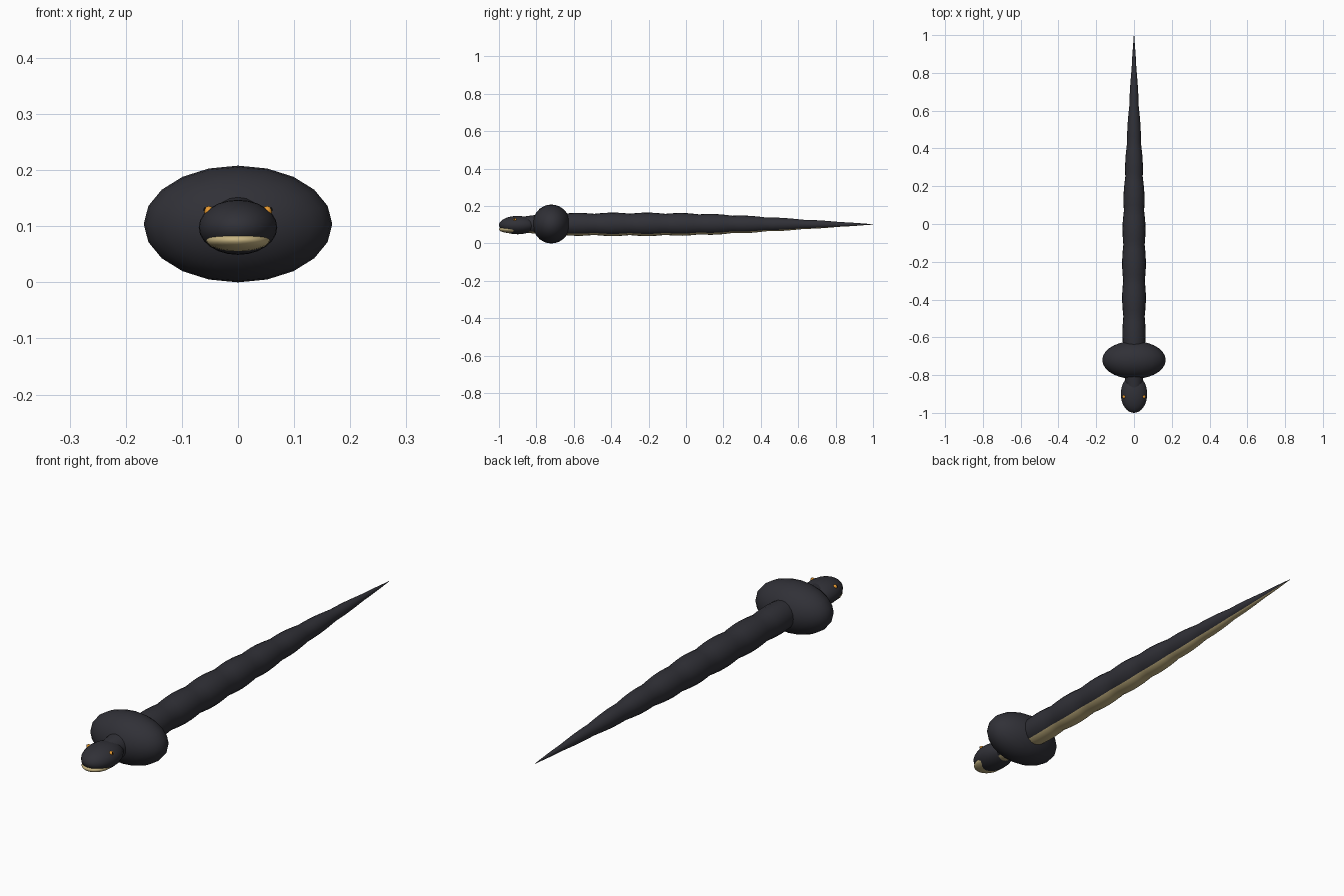
import bpy, bmesh, math
from mathutils import Matrix, Vector

cube = bpy.data.objects.get("Cube")
if cube:
    bpy.data.objects.remove(cube, do_unlink=True)


def material(name, rgb):
    mat = bpy.data.materials.new(name)
    mat.use_nodes = True
    mat.diffuse_color = (*rgb, 1)
    mat.node_tree.nodes["Principled BSDF"].inputs["Base Color"].default_value = (*rgb, 1)
    return mat


DARK = material("charcoal scales", (0.03, 0.03, 0.038))
CREAM = material("cream belly", (0.56, 0.45, 0.22))
AMBER = material("amber eye", (0.8, 0.32, 0.03))
BLACK = material("black pupil", (0.006, 0.006, 0.006))


def finish(name, bm, mats, angle=50):
    bmesh.ops.recalc_face_normals(bm, faces=bm.faces)
    mesh = bpy.data.meshes.new(name)
    bm.to_mesh(mesh)
    bm.free()
    for mat in mats:
        mesh.materials.append(mat)
    obj = bpy.data.objects.new(name, mesh)
    bpy.context.collection.objects.link(obj)
    bpy.ops.object.select_all(action="DESELECT")
    obj.select_set(True)
    bpy.context.view_layer.objects.active = obj
    bpy.ops.object.shade_smooth_by_angle(angle=math.radians(angle))
    return obj


def ellipsoid(name, centre, radii, mat, segments=20, rings=14):
    # Poles point along the length of the body
    bm = bmesh.new()
    bmesh.ops.create_uvsphere(bm, u_segments=segments, v_segments=rings, radius=1)
    place = (Matrix.Translation(centre) @ Matrix.Diagonal((*radii, 1))
             @ Matrix.Rotation(math.pi / 2, 4, "X"))
    bmesh.ops.transform(bm, matrix=place, verts=bm.verts)
    return finish(name, bm, [mat])


# Body: rings along a tapering, scalloped outline from the neck to the tail tip
SIDES, STEPS, HEIGHT = 20, 6, 0.102
JOINTS = [(-0.87, 0.044), (-0.68, 0.058), (-0.49, 0.06), (-0.3, 0.061),
          (-0.11, 0.06), (0.07, 0.057), (0.25, 0.049), (0.43, 0.039),
          (0.63, 0.026), (0.83, 0.013), (1.0, 0.001)]
outline = []
for (y0, r0), (y1, r1) in zip(JOINTS, JOINTS[1:]):
    for i in range(STEPS):
        t = i / STEPS
        bulge = 0.94 + 0.1 * math.sin(math.pi * t)
        outline.append((y0 + (y1 - y0) * t, (r0 + (r1 - r0) * t) * bulge))
outline.append(JOINTS[-1])

bm = bmesh.new()
rings = []
for y, r in outline:
    ring = []
    for k in range(SIDES):
        a = 2 * math.pi * k / SIDES
        ring.append(bm.verts.new((r * math.sin(a), y, HEIGHT - r * math.cos(a))))
    rings.append(ring)
for a, b in zip(rings, rings[1:]):
    for k in range(SIDES):
        n = (k + 1) % SIDES
        face = bm.faces.new((a[k], a[n], b[n], b[k]))
        # Cream strip two faces either side of the underside line
        face.material_index = int(k < 2 or k >= SIDES - 2)
bm.faces.new(rings[0])
bm.faces.new(rings[-1])
finish("body", bm, [DARK, CREAM])

# Hood, head and lower jaw
ellipsoid("hood", (0, -0.72, 0.104), (0.168, 0.1, 0.104), DARK)
ellipsoid("head", (0, -0.9, 0.098), (0.07, 0.1, 0.049), DARK, 24, 16)
ellipsoid("lower_jaw", (0, -0.93, 0.075), (0.057, 0.07, 0.02), CREAM, 24, 16)

# Eyes with pupils
for side, name in ((1, "left"), (-1, "right")):
    eye = Vector((side * 0.052, -0.915, 0.127))
    outward = Vector((side * 0.0065, -0.002, 0.002))
    ellipsoid(name + "_eye", eye, (0.009, 0.009, 0.009), AMBER, 12, 8)
    ellipsoid(name + "_pupil", eye + outward, (0.003, 0.003, 0.005), BLACK, 10, 6)
